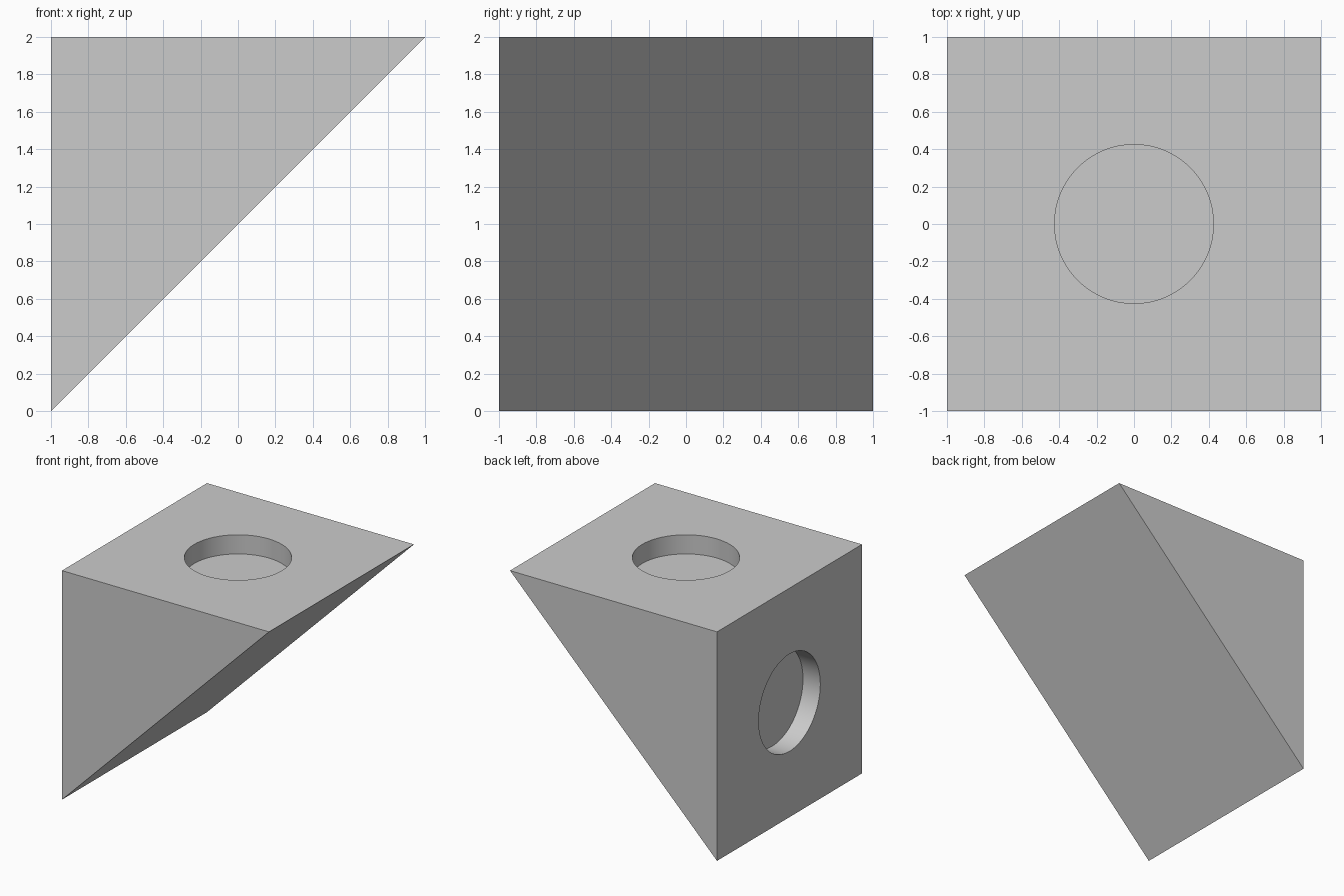
import bpy
import bmesh
import math
from mathutils import Matrix, Vector

default_cube = bpy.data.objects.get("Cube")
if default_cube:
    bpy.data.objects.remove(default_cube, do_unlink=True)

RADIUS, DEPTH = 0.425, 0.167

# Single flat grey
grey = bpy.data.materials.new("plain grey")
grey.use_nodes = True
grey.diffuse_color = (0.6, 0.6, 0.6, 1)
grey.node_tree.nodes["Principled BSDF"].inputs["Base Color"].default_value = (0.6, 0.6, 0.6, 1)


def add_object(name, bm):
    mesh = bpy.data.meshes.new(name)
    bmesh.ops.recalc_face_normals(bm, faces=bm.faces)
    bm.to_mesh(mesh)
    bm.free()
    mesh.materials.append(grey)
    obj = bpy.data.objects.new(name, mesh)
    bpy.context.collection.objects.link(obj)
    return obj


# Wedge: triangular profile extruded from front to back
bm = bmesh.new()
profile = [(-1, 0), (1, 2), (-1, 2)]
face = bm.faces.new([bm.verts.new((x, -1, z)) for x, z in profile])
extruded = bmesh.ops.extrude_face_region(bm, geom=[face])["geom"]
bmesh.ops.translate(bm, vec=(0, 2, 0),
                    verts=[v for v in extruded if isinstance(v, bmesh.types.BMVert)])
wedge = add_object("wedge_block", bm)


def cut_recess(name, centre, normal):
    """Sink a shallow round recess into the wedge face at centre."""
    bm = bmesh.new()
    turn = Vector(normal).to_track_quat("Z", "Y").to_matrix().to_4x4()
    bmesh.ops.create_cone(bm, cap_ends=True, segments=64, radius1=RADIUS,
                          radius2=RADIUS, depth=2 * DEPTH,
                          matrix=Matrix.Translation(centre) @ turn)
    cutter = add_object(name, bm)
    cutter.hide_render = True
    mod = wedge.modifiers.new(name, "BOOLEAN")
    mod.operation = "DIFFERENCE"
    mod.solver = "EXACT"
    mod.object = cutter
    bpy.ops.object.modifier_apply(modifier=mod.name)
    bpy.data.objects.remove(cutter, do_unlink=True)


bpy.context.view_layer.objects.active = wedge
wedge.select_set(True)

# Round recesses in the top and in the upright side
cut_recess("top_recess_cutter", (0, 0, 2), (0, 0, 1))
cut_recess("side_recess_cutter", (-1, 0, 1), (-1, 0, 0))

# Smooth recess walls, sharp rims and edges
bpy.ops.object.shade_smooth_by_angle(angle=math.radians(30))
